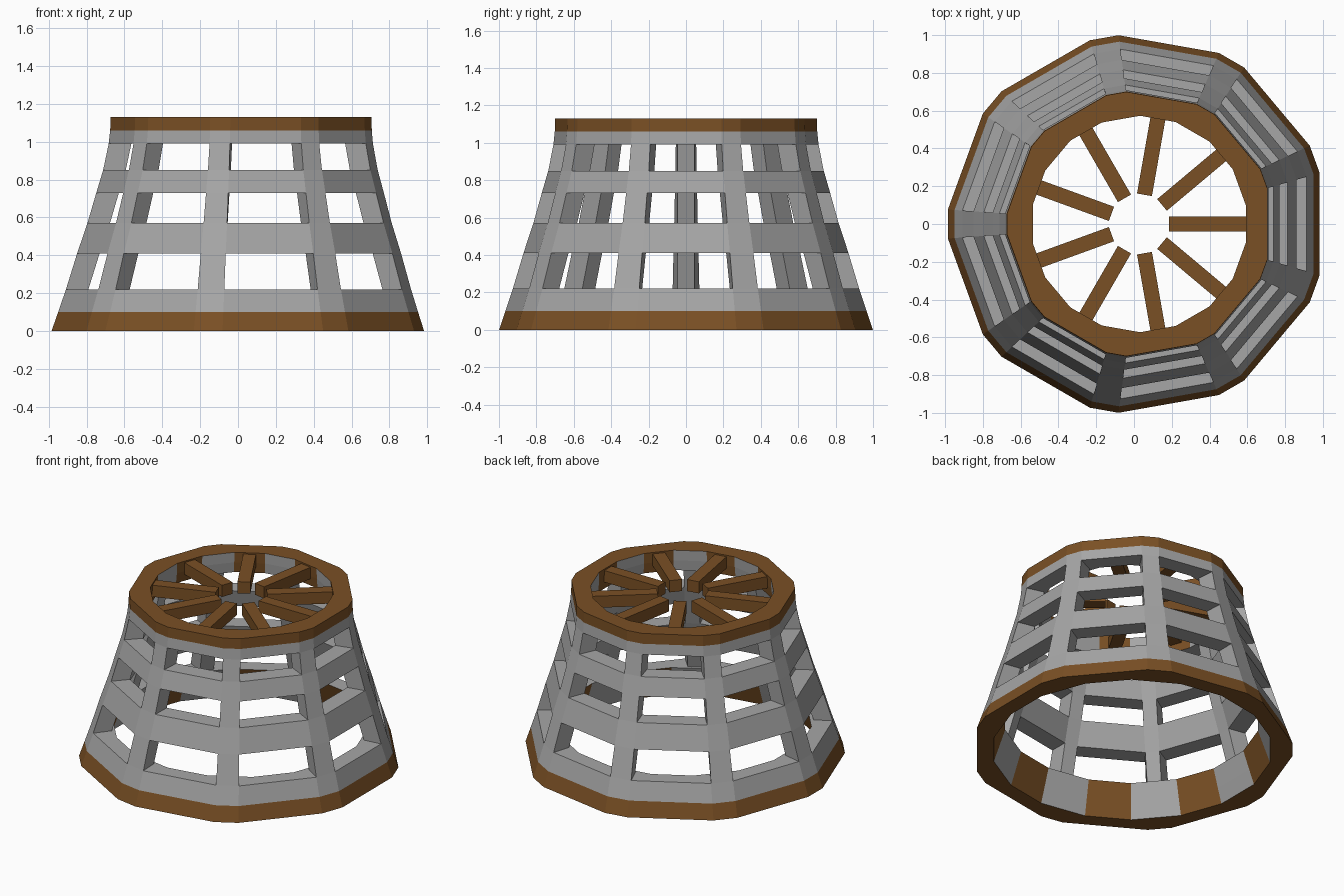
import bpy, bmesh, math
from mathutils import Vector, Matrix

if "Cube" in bpy.data.objects:
    bpy.data.objects.remove(bpy.data.objects["Cube"])

N = 9
# outer wall profile: (height, radius)
PROFILE = [(0, 1.004), (0.1, 0.97), (0.22, 0.93), (0.41, 0.873), (0.57, 0.82),
           (0.73, 0.775), (0.85, 0.74), (0.99, 0.712), (1.06, 0.705), (1.13, 0.703)]
PANEL = 15.6          # half angle of a wide panel, outside
POST = 20 - PANEL     # half angle of a narrow post, outside
RIM_IN = 9.6          # half angle of a panel on the inside of the rims
RIM_T, WALL_T = 0.13, 0.12


def material(name, col):
    m = bpy.data.materials.new(name)
    m.diffuse_color = (*col, 1)
    m.use_nodes = True
    m.node_tree.nodes["Principled BSDF"].inputs["Base Color"].default_value = m.diffuse_color
    return m


GREY = material("stone grey", (0.38, 0.38, 0.38))
BROWN = material("wood brown", (0.195, 0.08, 0.018))


def radius(z):
    return next(r for h, r in PROFILE if abs(h - z) < 1e-6)


def centre(z):
    return 0.016 + 0.011 * z


def point(r, deg, z):
    a = math.radians(deg)
    return Vector((centre(z) + r * math.cos(a), r * math.sin(a), z))


def finish(bm, name):
    me = bpy.data.meshes.new(name)
    bm.to_mesh(me)
    bm.free()
    me.materials.append(GREY)
    me.materials.append(BROWN)
    ob = bpy.data.objects.new(name, me)
    bpy.context.collection.objects.link(ob)


def block(bm, mid, half_out, half_in, thick, levels, sides, caps,
          out_mat=lambda z: 0, in_mat=0, cap_mats=(0, 0)):
    """Curved wall block around angle mid; half_in may depend on inner radius."""
    rows = []
    for z in levels:
        r = radius(z)
        ri = r - thick
        hi = half_in(ri)
        rows.append([bm.verts.new(point(*p, z)) for p in (
            (r, mid - half_out), (r, mid + half_out), (ri, mid + hi), (ri, mid - hi))])
    for k in range(len(rows) - 1):
        a, b = rows[k], rows[k + 1]
        for i in range(4):
            if i % 2 and not sides:
                continue
            j = (i + 1) % 4
            f = bm.faces.new((a[i], a[j], b[j], b[i]))
            if i == 0:
                f.material_index = out_mat((levels[k] + levels[k + 1]) / 2)
            elif i == 2:
                f.material_index = in_mat
    if caps:
        bm.faces.new(rows[0][::-1]).material_index = cap_mats[0]
        bm.faces.new(rows[-1]).material_index = cap_mats[1]


def post_inner(ri):
    return math.degrees(math.asin(0.045 / ri))


# bottom and top rims: brown bands, brown panel insides, grey post insides
def rim(name, levels, cap_mats):
    bm = bmesh.new()
    band = lambda z: 1 if z < 0.1 or z > 1.06 else 0
    for i in range(N):
        block(bm, 40 * i, PANEL, lambda r: RIM_IN, RIM_T, levels, False, True, band, 1, cap_mats)
        block(bm, 40 * i + 20, POST, lambda r: 20 - RIM_IN, RIM_T, levels, False, True, band, 0, cap_mats)
    finish(bm, name)


rim("bottom_rim", [0, 0.1, 0.22], (1, 0))
rim("top_rim", [0.99, 1.06, 1.13], (0, 1))

# upright posts between the windows
bm = bmesh.new()
for i in range(N):
    block(bm, 40 * i + 20, POST, post_inner, WALL_T,
          [0.22, 0.41, 0.57, 0.73, 0.85, 0.99], True, False)
finish(bm, "posts")

# two rows of horizontal slats
for name, levels in (("lower_slats", [0.41, 0.57]), ("upper_slats", [0.73, 0.85])):
    bm = bmesh.new()
    for i in range(N):
        block(bm, 40 * i, PANEL, lambda r: 20 - post_inner(r), WALL_T, levels, False, True)
    finish(bm, name)

# spokes pointing to the open middle of the top
bm = bmesh.new()
for i in range(N):
    m = (Matrix.Translation((centre(1.1), 0, 1.08))
         @ Matrix.Rotation(math.radians(40 * i), 4, 'Z')
         @ Matrix.Translation((0.362, 0, 0))
         @ Matrix.Diagonal((0.41, 0.08, 0.08, 1)))
    bmesh.ops.create_cube(bm, size=1, matrix=m)
for f in bm.faces:
    f.material_index = 1
finish(bm, "spokes")
